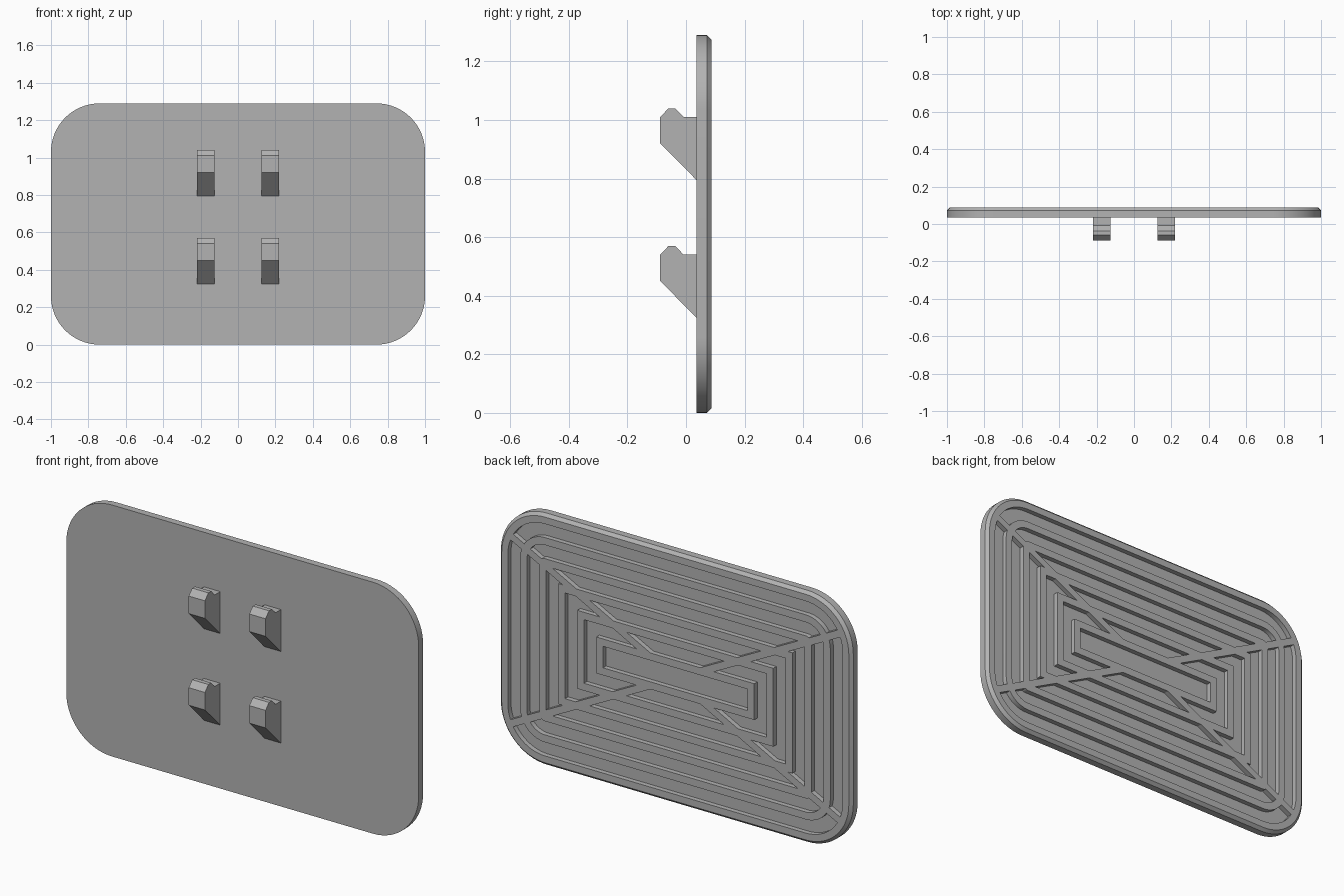
import bpy, bmesh, math
from mathutils import Matrix

if "Cube" in bpy.data.objects:
    bpy.data.objects.remove(bpy.data.objects["Cube"], do_unlink=True)

HALF_W, HEIGHT, RADIUS = 1.0, 1.29, 0.26
FRONT, BACK, FLOOR = 0.036, 0.087, 0.062
CHAMFER, RIM, PITCH, CELL = 0.015, 0.05, 0.108, 0.07

grey = bpy.data.materials.new("plain_grey")
grey.use_nodes = True
grey.diffuse_color = (0.45, 0.45, 0.45, 1)
grey.node_tree.nodes["Principled BSDF"].inputs["Base Color"].default_value = grey.diffuse_color


def outline(inset, y):
    """Rounded rectangle in the xz plane, moved inward by inset."""
    r = max(RADIUS - inset, 0)
    steps = 16 if r > 0.01 else 0
    cx, cz = HALF_W - inset - r, HEIGHT / 2 - inset - r
    points = []
    for quarter, (sx, sz) in enumerate([(1, 1), (-1, 1), (-1, -1), (1, -1)]):
        for i in range(steps + 1):
            a = math.pi / 2 * (quarter + i / max(steps, 1))
            points.append((sx * cx + r * math.cos(a), y, HEIGHT / 2 + sz * cz + r * math.sin(a)))
    return points


def bridge(bm, a, b):
    for i in range(len(a)):
        j = (i + 1) % len(a)
        bm.faces.new((a[i], a[j], b[j], b[i]))


def add_loft(bm, loops):
    """Solid through a stack of matching loops, capped at both ends."""
    rows = [[bm.verts.new(p) for p in loop] for loop in loops]
    for a, b in zip(rows, rows[1:]):
        bridge(bm, a, b)
    bm.faces.new(rows[0])
    bm.faces.new(rows[-1])


def finish(bm, name, helper=False):
    bmesh.ops.recalc_face_normals(bm, faces=bm.faces)
    mesh = bpy.data.meshes.new(name)
    bm.to_mesh(mesh)
    bm.free()
    mesh.materials.append(grey)
    ob = bpy.data.objects.new(name, mesh)
    bpy.context.collection.objects.link(ob)
    ob.hide_render = helper
    ob.hide_viewport = False
    return ob


def subtract(target, cutter):
    mod = target.modifiers.new("cut", "BOOLEAN")
    mod.operation, mod.solver, mod.object = "DIFFERENCE", "EXACT", cutter
    bpy.context.view_layer.objects.active = target
    bpy.ops.object.modifier_apply(modifier=mod.name)


# Plate with rounded corners and a chamfered back edge
bm = bmesh.new()
add_loft(bm, [outline(0, FRONT), outline(0, BACK - CHAMFER), outline(CHAMFER, BACK)])
plate = finish(bm, "plate")

# Recess cutters: five concentric bands, split by the diagonal ribs
TOP = BACK + 0.05
diagonals = []
for sign in (1, -1):
    bm = bmesh.new()
    turn = Matrix.Rotation(sign * math.atan(0.515), 4, "Y")
    place = Matrix.Translation((0, 0.1, HEIGHT / 2))
    bmesh.ops.create_cube(bm, size=1, matrix=place @ turn @ Matrix.Diagonal((3, 0.3, 0.036, 1)))
    diagonals.append(finish(bm, "diagonal_cutter", True))

cutters = []
for k in range(5):
    d = RIM + PITCH * k
    band_meshes = []
    for inset, reach in ((d, 0), (d + CELL, 0.02)):
        bm = bmesh.new()
        add_loft(bm, [outline(inset, FLOOR - reach), outline(inset, TOP + reach)])
        band_meshes.append(finish(bm, "band_cutter", True))
    outer, inner = band_meshes
    for tool in [inner] + diagonals:
        subtract(outer, tool)
    bpy.data.objects.remove(inner, do_unlink=True)
    cutters.append(outer)

# Central slot
bm = bmesh.new()
add_loft(bm, [outline(RIM + PITCH * 5, FLOOR), outline(RIM + PITCH * 5, TOP)])
cutters.append(finish(bm, "slot_cutter", True))

for cutter in cutters:
    subtract(plate, cutter)
for helper in cutters + diagonals:
    bpy.data.objects.remove(helper, do_unlink=True)

# Smooth rounded rim, sharp ribs
bpy.ops.object.select_all(action="DESELECT")
plate.select_set(True)
bpy.context.view_layer.objects.active = plate
bpy.ops.object.shade_smooth_by_angle(angle=math.radians(25))

# Four hooks on the front
hook = [(0.04, 0.795), (FRONT, 0.795), (-0.088, 0.92), (-0.088, 1.01), (-0.06, 1.04),
        (-0.037, 1.04), (-0.008, 1.01), (0.04, 1.01)]
for level, drop in (("upper", 0), ("lower", 0.47)):
    for side, x in (("left", 0.172), ("right", -0.172)):
        bm = bmesh.new()
        add_loft(bm, [[(x + dx, y, z - drop) for y, z in hook] for dx in (-0.046, 0.046)])
        finish(bm, f"{level}_{side}_hook")
